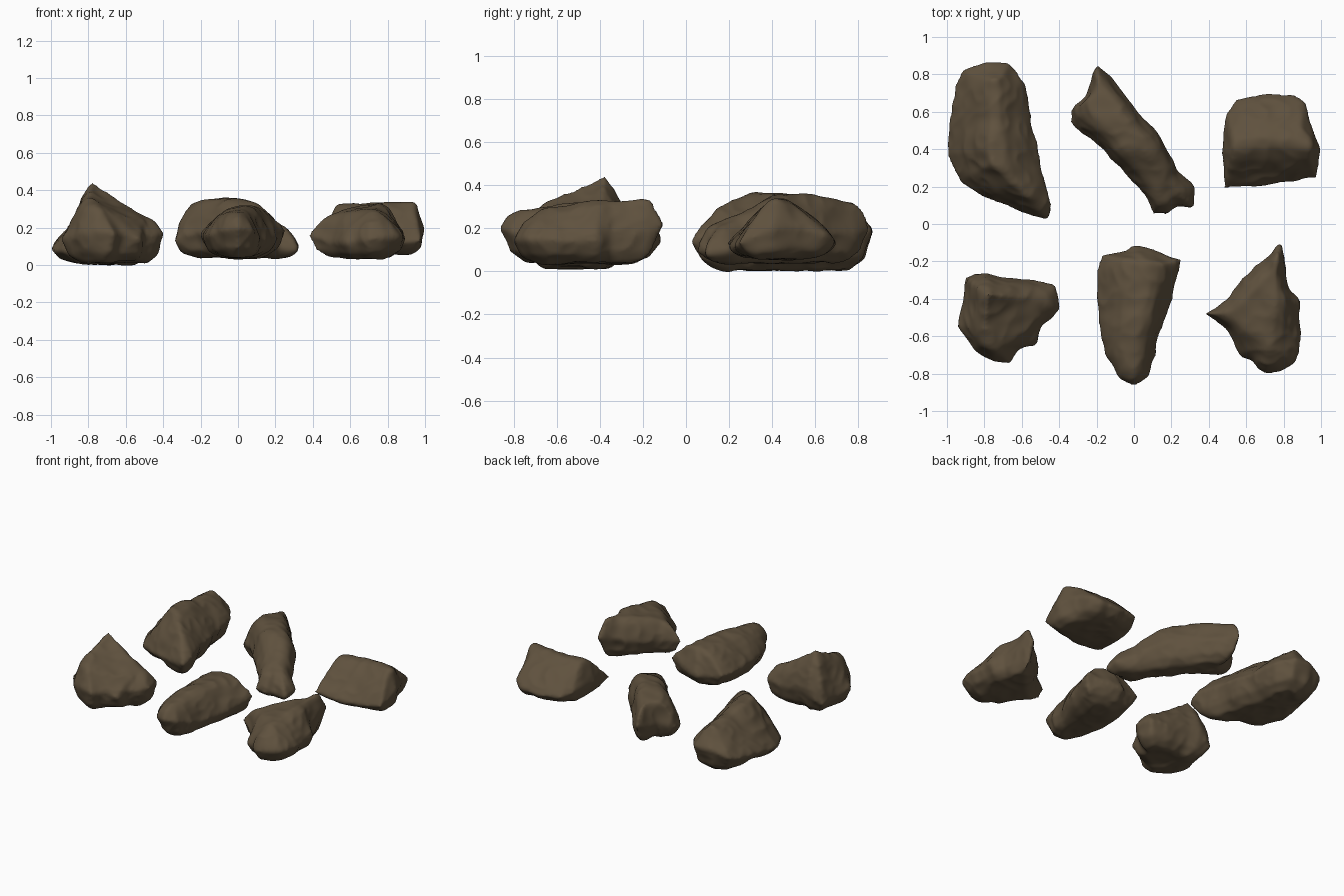
import bpy
import bmesh
from mathutils import Vector, noise
from mathutils.geometry import intersect_point_line

cube = bpy.data.objects.get("Cube")
if cube:
    bpy.data.objects.remove(cube, do_unlink=True)

# One earthy brown for every stone
brown = bpy.data.materials.new("earth_brown")
brown.use_nodes = True
color = (0.115, 0.083, 0.048, 1.0)
brown.diffuse_color = color
shader = brown.node_tree.nodes["Principled BSDF"]
shader.inputs["Base Color"].default_value = color
shader.inputs["Roughness"].default_value = 0.9


def points(flat):
    """Group hundredths of a unit into vectors."""
    return [Vector(flat[i:i + 3]) / 100 for i in range(0, len(flat), 3)]


def nearest_on_ridge(point, ridge):
    """Closest ridge point as seen from above, keeping the ridge height."""
    best, best_distance = None, None
    flat = Vector((point.x, point.y, 0))
    for start, end in zip(ridge, ridge[1:]):
        _, factor = intersect_point_line(flat, start.xy.to_3d(), end.xy.to_3d())
        candidate = start.lerp(end, min(max(factor, 0), 1))
        distance = (candidate.xy - flat.xy).length
        if best is None or distance < best_distance:
            best, best_distance = candidate, distance
    return best


def weather(mesh, seed):
    """Smooth the blocky facets, then roughen them with broad and fine noise."""
    bm = bmesh.new()
    bm.from_mesh(mesh)
    for _ in range(4):
        bmesh.ops.smooth_vert(bm, verts=bm.verts, factor=0.5,
                              use_axis_x=True, use_axis_y=True, use_axis_z=True)
    bm.normal_update()
    shifts = []
    for vert in bm.verts:
        place = vert.co + Vector((seed, seed, seed))
        broad = noise.noise(place * 6)
        fine = abs(noise.noise(place * 10)) - 0.25
        shifts.append(vert.normal * (0.014 * broad - 0.012 * fine + 0.003))
    for vert, shift in zip(bm.verts, shifts):
        vert.co += shift
    bm.to_mesh(mesh)
    bm.free()


def rock(name, rim, ridge, floor, fullness, seed):
    """Loft a stone from its rim up to a ridge and down to a narrower base."""
    rim, ridge = points(rim), points(ridge)
    targets = [nearest_on_ridge(p, ridge) for p in rim]
    center = sum(rim, Vector()) / len(rim)
    bm = bmesh.new()
    rings = []
    # Underside rings, gathered towards the middle of the stone
    for inset, drop in ((0.58, 1.0), (0.22, 0.68)):
        ring = []
        for p, target in zip(rim, targets):
            q = p.lerp(target.lerp(center, 0.3), inset)
            q.z = p.z + (floor / 100 - p.z) * drop
            ring.append(bm.verts.new(q))
        rings.append(ring)
    # Rim and shoulder rings
    for inset in (0, 0.15, 0.35, 0.6, 0.9):
        ring = []
        for p, target in zip(rim, targets):
            q = p.lerp(target, inset)
            q.z = p.z + (target.z - p.z) * (1 - (1 - inset) ** fullness)
            ring.append(bm.verts.new(q))
        rings.append(ring)
    count = len(rim)
    for low, high in zip(rings, rings[1:]):
        for i in range(count):
            j = (i + 1) % count
            bm.faces.new((low[i], low[j], high[j], high[i]))
    caps = [bm.faces.new(rings[0]), bm.faces.new(rings[-1])]
    bmesh.ops.triangulate(bm, faces=caps)
    bmesh.ops.recalc_face_normals(bm, faces=bm.faces)
    blank = bpy.data.meshes.new(name + "_blank")
    bm.to_mesh(blank)
    bm.free()

    # Even out the surface before weathering
    stone = bpy.data.objects.new(name, blank)
    bpy.context.collection.objects.link(stone)
    remesh = stone.modifiers.new("even_surface", 'REMESH')
    remesh.mode = 'VOXEL'
    remesh.voxel_size = 0.013
    graph = bpy.context.evaluated_depsgraph_get()
    mesh = bpy.data.meshes.new_from_object(stone.evaluated_get(graph))
    stone.modifiers.clear()
    stone.data = mesh
    bpy.data.meshes.remove(blank)
    weather(mesh, seed)
    mesh.name = name
    mesh.materials.clear()
    mesh.materials.append(brown)
    mesh.shade_smooth()


# Back row of stones: rim points, ridge points, base height
rock("back_right_rock",
     [-92, 82, 15, -80, 87, 19, -66, 86, 19, -58, 75, 17, -55, 55, 16,
      -51, 42, 17, -50, 27, 17, -44, 10, 17, -46, 3, 14, -60, 6, 12,
      -78, 13, 10, -93, 23, 7, -100, 38, 8, -98, 58, 11, -95, 75, 13],
     [-74, 76, 33, -74, 55, 34, -74, 33, 39, -60, 18, 32], 1, 1.3, 3.1)

rock("back_middle_rock",
     [-20, 86, 19, -13, 80, 18, 1, 61, 20, 15, 45, 19, 23, 28, 13, 32, 20, 9,
      32, 9, 8, 22, 10, 9, 18, 5, 9, 10, 5, 10, 5, 17, 13, -11, 33, 17,
      -23, 46, 18, -34, 54, 13, -34, 61, 14, -25, 69, 18],
     [-19, 70, 33, -8, 55, 36, 6, 37, 34, 18, 19, 22], 4, 3.6, 7.7)

rock("back_left_rock",
     [48, 19, 13, 62, 20, 11, 80, 22, 11, 98, 24, 13, 100, 40, 19, 96, 51, 20,
      91, 65, 17, 85, 69, 14, 70, 70, 13, 55, 67, 14, 49, 60, 16, 48, 40, 17],
     [54, 43, 33, 75, 44, 35, 93, 42, 34], 6, 1.4, 12.4)

# Front row of stones
rock("front_right_rock",
     [-90, -28, 11, -80, -26, 16, -72, -29, 17, -55, -29, 15, -42, -33, 16,
      -40, -45, 17, -43, -51, 16, -50, -55, 15, -52, -65, 14, -62, -67, 16,
      -66, -75, 17, -74, -74, 18, -86, -67, 17, -94, -55, 13, -91, -42, 12],
     [-50, -41, 25, -62, -39, 34, -77, -39, 45, -78, -50, 39, -78, -63, 32],
     2, 1.8, 19.2)

rock("front_middle_rock",
     [-17, -16, 17, -5, -15, 15, 0, -12, 14, 10, -14, 15, 25, -19, 18,
      20, -40, 14, 13, -60, 13, 12, -70, 15, 8, -82, 19, 0, -87, 20,
      -8, -83, 19, -16, -70, 16, -19, -50, 16, -20, -25, 17],
     [8, -23, 31, 5, -42, 32, 1, -62, 30, 0, -73, 28], 4, 2.4, 23.6)

rock("front_left_rock",
     [78, -11, 22, 80, -20, 17, 83, -35, 15, 89, -42, 14, 88, -50, 14,
      91, -60, 15, 86, -74, 15, 78, -79, 15, 70, -80, 14, 63, -73, 13,
      57, -70, 12, 50, -57, 13, 37, -48, 16, 50, -40, 16, 64, -23, 18, 73, -17, 20],
     [77, -17, 34, 75, -38, 34, 50, -48, 27, 72, -64, 29], 4, 1.8, 31.5)
